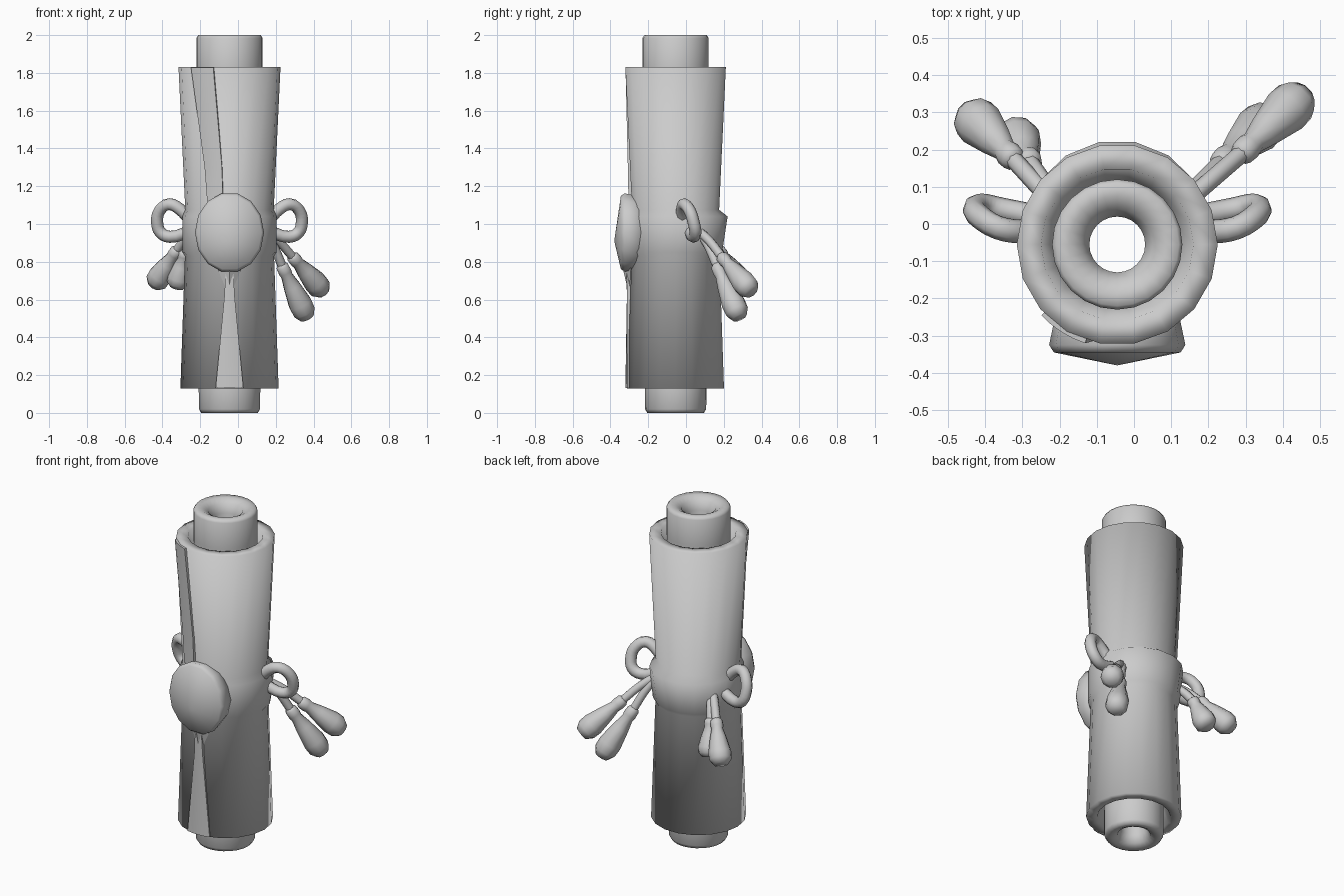
import bpy, bmesh, math
from mathutils import Vector

if "Cube" in bpy.data.objects:
    bpy.data.objects.remove(bpy.data.objects["Cube"])

CX, CY = -0.045, -0.055          # scroll axis

grey = bpy.data.materials.new("plain grey")
grey.diffuse_color = (0.6, 0.6, 0.6, 1)
grey.use_nodes = True
grey.node_tree.nodes["Principled BSDF"].inputs["Base Color"].default_value = grey.diffuse_color


def finish(bm, name, smooth=True):
    bmesh.ops.recalc_face_normals(bm, faces=bm.faces)
    me = bpy.data.meshes.new(name)
    bm.to_mesh(me)
    bm.free()
    for p in me.polygons:
        p.use_smooth = smooth
    me.materials.append(grey)
    ob = bpy.data.objects.new(name, me)
    bpy.context.collection.objects.link(ob)
    return ob


def loft(name, rings, loop=False, caps=False):
    """Skin a list of equal-length closed rings of points."""
    bm = bmesh.new()
    vs = [[bm.verts.new(p) for p in ring] for ring in rings]
    n = len(vs[0])
    pairs = list(zip(vs, vs[1:])) + ([(vs[-1], vs[0])] if loop else [])
    for a, b in pairs:
        for i in range(n):
            j = (i + 1) % n
            bm.faces.new((a[i], a[j], b[j], b[i]))
    if caps:
        bm.faces.new(vs[0])
        bm.faces.new(vs[-1])
    return finish(bm, name)


def circle(r, z, n, back=0.0):
    """Ring about the scroll axis, optionally bulging to the back."""
    pts = []
    for i in range(n):
        a = 2 * math.pi * i / n
        rr = r + back * max(0, math.sin(a))
        pts.append((CX + rr * math.cos(a), CY + rr * math.sin(a), z))
    return pts


# Hollow inner rod with rounded ends
rod = [(0.075, 0.06), (0.09, 0.015), (0.12, 0.0), (0.15, 0.0), (0.162, 0.02),
       (0.163, 0.13), (0.175, 1.83), (0.175, 1.985), (0.165, 2.0), (0.13, 2.0),
       (0.095, 1.98), (0.075, 1.93)]
loft("inner_rod", [circle(r, z, 24) for r, z in rod], loop=True)

# Rolled paper pinched at the waist, with the ribbon band round it
paper = [(0.165, 0.22, 0), (0.20, 0.13, 0), (0.26, 0.13, 0), (0.236, 0.83, 0),
         (0.25, 0.85, 0), (0.25, 1.04, 0.03), (0.234, 1.075, 0),
         (0.27, 1.83, 0), (0.205, 1.83, 0), (0.165, 1.68, 0)]
loft("rolled_paper", [circle(r, z, 18, b) for r, z, b in paper])


def sheet(name, rows, cols=5, thick=0.03):
    """Curved strip; rows are (z, radius, start angle, end angle)."""
    rings = []
    for z, r, a0, a1 in rows:
        outer, inner = [], []
        for i in range(cols):
            a = math.radians(a0 + (a1 - a0) * i / (cols - 1))
            for lst, rr in ((outer, r), (inner, r - thick)):
                lst.append((CX + rr * math.cos(a), CY + rr * math.sin(a), z))
        rings.append(outer + inner[::-1])
    ob = loft(name, rings, caps=True)
    ob.data.set_sharp_from_angle(angle=math.radians(35))
    return ob


# Loose paper edge above the seal and fold below it
sheet("upper_paper_flap", [(1.12, 0.252, -118, -98), (1.3, 0.256, -121, -99),
                           (1.828, 0.279, -137, -108)])
sheet("lower_paper_fold", [(0.132, 0.266, -106, -74), (0.62, 0.258, -96, -84),
                           (0.82, 0.262, -94, -86)])

# Domed wax seal
N = 14
bm = bmesh.new()
prev = None
for s, y in ((0.88, -0.22), (1.0, -0.325), (0.93, -0.345)):
    ring = [bm.verts.new((CX + 0.183 * s * math.cos(2 * math.pi * i / N), y,
                          0.955 + 0.213 * s * math.sin(2 * math.pi * i / N)))
            for i in range(N)]
    if prev:
        for i in range(N):
            j = (i + 1) % N
            bm.faces.new((prev[i], prev[j], ring[j], ring[i]))
    else:
        bm.faces.new(ring)
    prev = ring
tip = bm.verts.new((CX, -0.38, 0.91))
for i in range(N):
    bm.faces.new((prev[i], prev[(i + 1) % N], tip))
finish(bm, "wax_seal")

# Pointed drip under the seal
bm = bmesh.new()
v = [bm.verts.new(p) for p in ((CX - 0.08, -0.29, 0.80), (CX + 0.08, -0.29, 0.80),
                               (CX, -0.34, 0.79), (CX, -0.30, 0.615))]
for f in ((0, 1, 2), (0, 2, 3), (2, 1, 3), (1, 0, 3)):
    bm.faces.new([v[i] for i in f])
finish(bm, "seal_drip", False)


def cord(name, pts, radius):
    """Round cord through the points."""
    cu = bpy.data.curves.new(name, 'CURVE')
    cu.dimensions = '3D'
    cu.bevel_depth = radius
    cu.bevel_resolution = 2
    cu.resolution_u = 3
    cu.use_fill_caps = True
    sp = cu.splines.new('BEZIER')
    sp.bezier_points.add(len(pts) - 1)
    for bp, p in zip(sp.bezier_points, pts):
        bp.co = p
        bp.handle_left_type = bp.handle_right_type = 'AUTO'
    cu.materials.append(grey)
    ob = bpy.data.objects.new(name, cu)
    bpy.context.collection.objects.link(ob)
    bpy.ops.object.select_all(action='DESELECT')
    ob.select_set(True)
    bpy.context.view_layer.objects.active = ob
    bpy.ops.object.convert(target='MESH')


# Bow loops, mirrored about the scroll axis
bow = [(0.17, -0.02, 1.03), (0.22, -0.02, 1.08), (0.275, -0.01, 1.105),
       (0.325, 0.02, 1.07), (0.338, 0.04, 1.01), (0.32, 0.05, 0.955),
       (0.27, 0.04, 0.932), (0.17, 0.02, 0.96)]
cord("right_bow_loop", bow, 0.032)
cord("left_bow_loop", [(2 * CX - x, y, z) for x, y, z in bow], 0.032)


def tassel(name, root, neck, end):
    """Cord from the band plus a knotted, swelling tassel."""
    root, neck, end = Vector(root), Vector(neck), Vector(end)
    mid = (root + neck) / 2 + Vector((0, 0, 0.012))
    cord(name + "_cord", [root, mid, neck], 0.024)
    d = end - neck
    q = d.to_track_quat('Z', 'Y')
    prof = [(0.02, -0.06), (0.034, 0.0), (0.036, 0.12), (0.032, 0.2), (0.046, 0.42),
            (0.064, 0.78), (0.062, 0.95), (0.04, 1.08)]
    rings = [[neck + d * t + q @ Vector((r * math.cos(i * math.pi / 5),
                                         r * math.sin(i * math.pi / 5), 0))
              for i in range(10)] for r, t in prof]
    loft(name, rings, caps=True)


tassel("right_upper_tassel", (0.14, 0.06, 0.97), (0.29, 0.19, 0.825), (0.44, 0.335, 0.655))
tassel("right_lower_tassel", (0.15, 0.08, 0.95), (0.235, 0.165, 0.775), (0.355, 0.275, 0.525))
tassel("left_outer_tassel", (-0.22, 0.06, 0.97), (-0.325, 0.175, 0.86), (-0.435, 0.29, 0.69))
tassel("left_inner_tassel", (-0.22, 0.08, 0.95), (-0.28, 0.165, 0.85), (-0.32, 0.235, 0.68))
